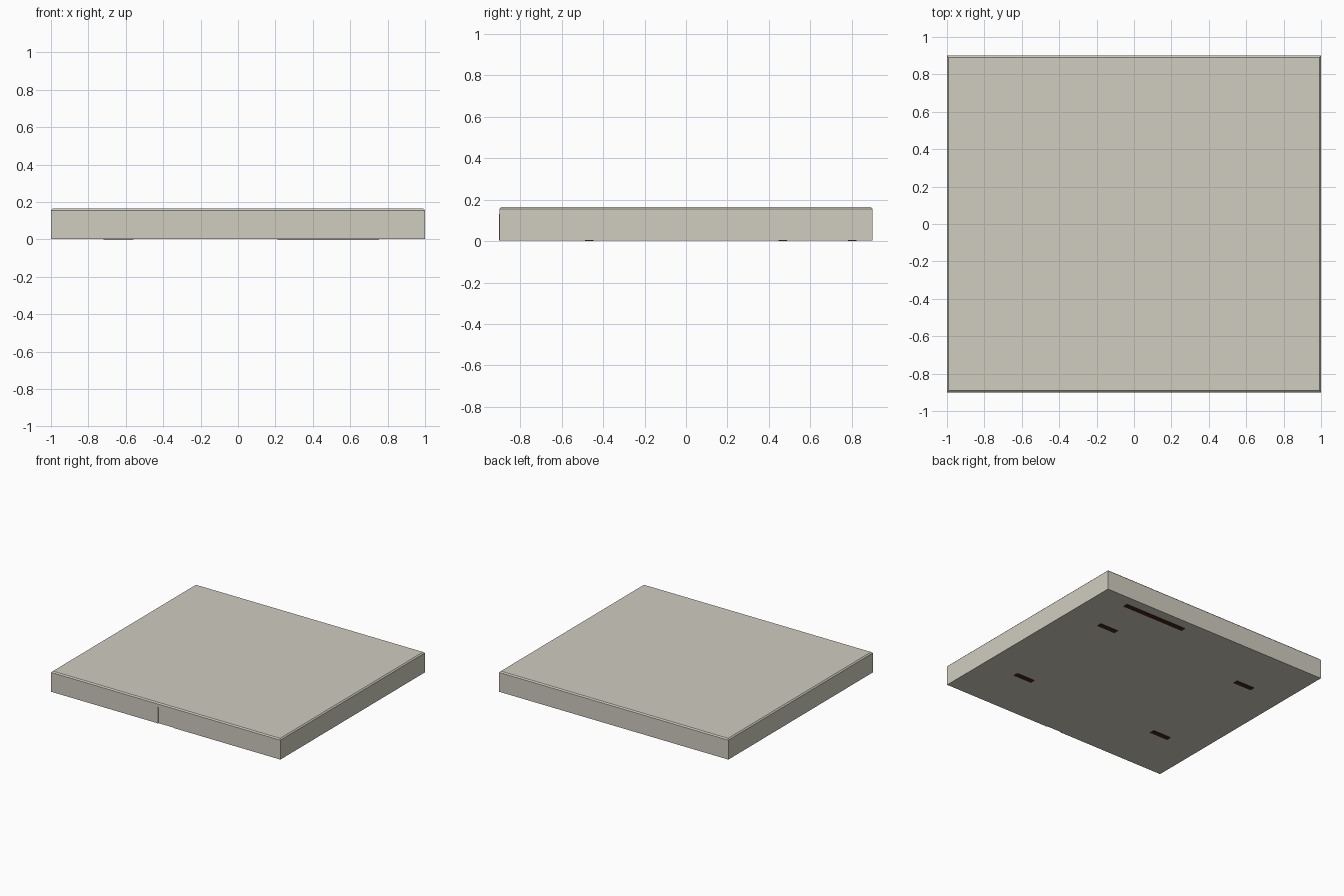
import bpy, bmesh

if "Cube" in bpy.data.objects:
    bpy.data.objects.remove(bpy.data.objects["Cube"])


def material(name, rgb):
    m = bpy.data.materials.new(name)
    m.diffuse_color = (*rgb, 1.0)
    m.use_nodes = True
    m.node_tree.nodes["Principled BSDF"].inputs["Base Color"].default_value = m.diffuse_color
    return m


SHELL = material("warm grey plastic", (0.63, 0.61, 0.525))
RUBBER = material("dark brown rubber", (0.06, 0.019, 0.008))


def box(name, x, y, z, mat, top_bevel=0.0):
    """Box from (min, max) ranges, optionally bevelled round its top edges."""
    bm = bmesh.new()
    bmesh.ops.create_cube(bm, size=1.0)
    for v in bm.verts:
        v.co = [r[0] if c < 0 else r[1] for c, r in zip(v.co, (x, y, z))]
    if top_bevel:
        edges = [e for e in bm.edges if all(v.co.z > z[1] - 1e-5 for v in e.verts)]
        bmesh.ops.bevel(bm, geom=edges, offset=top_bevel, segments=1,
                        affect='EDGES', profile=0.5)
    mesh = bpy.data.meshes.new(name)
    bm.to_mesh(mesh)
    bm.free()
    mesh.materials.append(mat)
    ob = bpy.data.objects.new(name, mesh)
    bpy.context.collection.objects.link(ob)
    return ob


W, D = 1.0, 0.9          # half width and half depth
FLOOR, SEAM, TOP = 0.003, 0.13, 0.165
LATCH = 0.07             # half width of the latch panel

# Lower case with a shallow finger recess in the front edge
base = box("base_case", (-W, W), (-D, D), (FLOOR, SEAM), SHELL)
cutter = box("recess_cutter", (-LATCH, LATCH), (-D - 0.1, -D + 0.005),
             (-0.1, SEAM + 0.1), SHELL)
cutter.hide_render = True
cutter.hide_viewport = True
cut = base.modifiers.new("finger recess", 'BOOLEAN')
cut.operation = 'DIFFERENCE'
cut.solver = 'EXACT'
cut.object = cutter

# Closed lid
box("lid", (-W, W), (-D, D), (SEAM, TOP), SHELL, 0.009)

# Thin ridges either side of the recess
for side, sx in (("left", -1), ("right", 1)):
    cx = sx * LATCH
    box(f"recess_ridge_{side}", (cx - 0.003, cx + 0.003), (-D - 0.002, -D + 0.004),
        (FLOOR, SEAM), SHELL)

# Four feet and one long strip under the case
for side, sx in (("left", -1), ("right", 1)):
    for end, sy in (("front", -1), ("back", 1)):
        cx, cy = sx * 0.64, sy * 0.467
        box(f"foot_{end}_{side}", (cx - 0.08, cx + 0.08), (cy - 0.02, cy + 0.02),
            (0.0, 0.006), RUBBER)
box("underside_strip", (0.21, 0.755), (0.782, 0.822), (0.0, 0.006), RUBBER)
